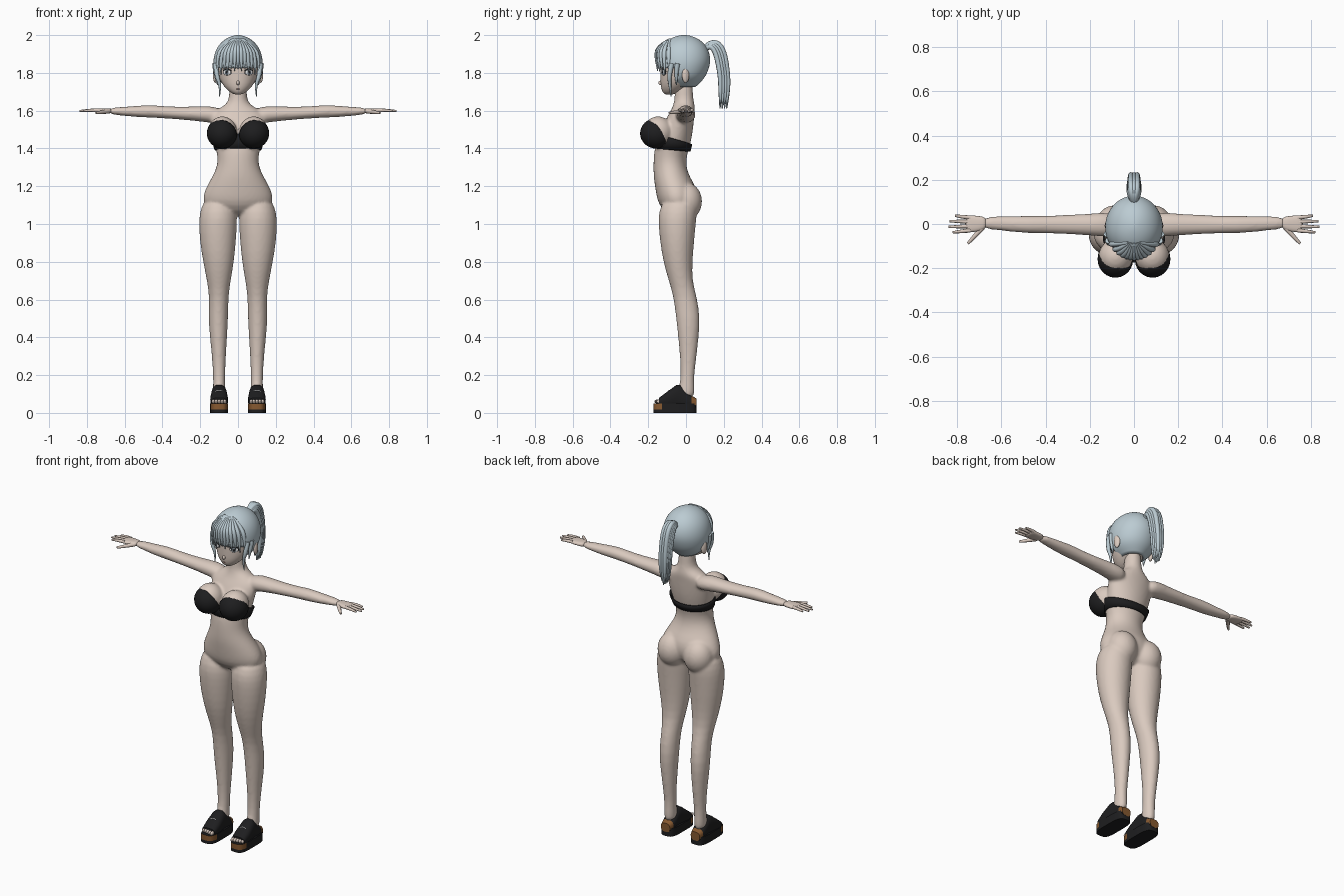
import bpy, bmesh
from math import sin, cos, pi, sqrt, copysign
from mathutils import Vector, Matrix

old = bpy.data.objects.get("Cube")
if old:
    bpy.data.objects.remove(old, do_unlink=True)


def material(name, r, g, b):
    m = bpy.data.materials.new(name)
    m.use_nodes = True
    m.diffuse_color = (r, g, b, 1)
    m.node_tree.nodes["Principled BSDF"].inputs["Base Color"].default_value = (r, g, b, 1)
    return m


SKIN = material("skin", .70, .59, .52)
HAIR = material("pale_blue_hair", .50, .60, .65)
BLACK = material("black_fabric", .013, .013, .014)
BROWN = material("brown_leather", .24, .10, .03)
WHITE = material("white", .8, .8, .8)
GREY = material("grey_iris", .16, .19, .22)
LIP = material("lip", .42, .22, .2)


def loft(bm, sections, axis="z", side=1, p=1, n=24, caps=True):
    """Rings along an axis; each section is position, then low and high bounds of both other axes."""
    rings = []
    for t, a0, a1, b0, b1 in sections:
        ring = []
        for i in range(n):
            c, s = cos(2 * pi * i / n), sin(2 * pi * i / n)
            c, s = copysign(abs(c) ** p, c), copysign(abs(s) ** p, s)
            u, v = (a0 + a1) / 2 + c * (a1 - a0) / 2, (b0 + b1) / 2 + s * (b1 - b0) / 2
            x, y, z = {"z": (u, v, t), "x": (t, u, v), "y": (u, t, v)}[axis]
            ring.append(bm.verts.new((x * side, y, z)))
        rings.append(ring)
    for r, q in zip(rings, rings[1:]):
        for i in range(n):
            bm.faces.new((r[i], r[(i + 1) % n], q[(i + 1) % n], q[i]))
    if caps:
        bm.faces.new(rings[0])
        bm.faces.new(rings[-1])


def centred(rows):
    return [(z, -w, w, y0, y1) for z, w, y0, y1 in rows]


def ball(bm, centre, radii, turn=0):
    m = Matrix.Translation(centre) @ Matrix.Rotation(turn, 4, "Z") @ Matrix.Diagonal((*radii, 1))
    bmesh.ops.create_uvsphere(bm, u_segments=24, v_segments=16, radius=1, matrix=m)


def finish(bm, name, mats, subsurf=0, thick=0):
    bmesh.ops.recalc_face_normals(bm, faces=bm.faces[:])
    for f in bm.faces:
        f.smooth = True
    me = bpy.data.meshes.new(name)
    bm.to_mesh(me)
    bm.free()
    ob = bpy.data.objects.new(name, me)
    bpy.context.collection.objects.link(ob)
    for m in mats:
        me.materials.append(m)
    if subsurf:
        s = ob.modifiers.new("round", "SUBSURF")
        s.levels = s.render_levels = subsurf
    if thick:
        ob.modifiers.new("thickness", "SOLIDIFY").thickness = thick
    return ob


def strands(name, paths, mat):
    """Tapered tubes through points of x, y, z and radius."""
    cu = bpy.data.curves.new(name, "CURVE")
    cu.dimensions = "3D"
    cu.bevel_depth, cu.bevel_resolution, cu.resolution_u = 1, 2, 6
    cu.use_fill_caps = True
    for path in paths:
        sp = cu.splines.new("NURBS")
        sp.points.add(len(path) - 1)
        for pt, (x, y, z, r) in zip(sp.points, path):
            pt.co, pt.radius = (x, y, z, 1), r
        sp.order_u, sp.use_endpoint_u = 3, True
    ob = bpy.data.objects.new(name, cu)
    bpy.context.collection.objects.link(ob)
    cu.materials.append(mat)


# Body: torso, limbs and soft forms fused into one smooth skin
bm = bmesh.new()
loft(bm, centred([
    (1.04, .10, -.09, 0), (1.10, .185, -.145, .05), (1.15, .188, -.157, .06), (1.20, .167, -.165, .052),
    (1.25, .137, -.172, .02), (1.30, .113, -.173, .002), (1.35, .107, -.172, .002), (1.40, .119, -.167, .017),
    (1.46, .131, -.15, .032), (1.52, .14, -.125, .04), (1.57, .148, -.1, .044), (1.60, .125, -.08, .048),
    (1.625, .075, -.07, .047), (1.65, .05, -.062, .041), (1.70, .046, -.06, .036), (1.77, .045, -.055, .036)]))
for side in (1, -1):
    loft(bm, [
        (1.14, .03, .18, -.12, .05), (1.06, .005, .204, -.146, .06), (1, .004, .208, -.147, .052),
        (.9, .011, .202, -.137, .043), (.8, .021, .185, -.121, .034), (.7, .038, .165, -.092, .033),
        (.62, .051, .152, -.067, .057), (.5, .052, .157, -.052, .077), (.4, .058, .149, -.042, .067),
        (.3, .064, .138, -.032, .057), (.2, .068, .132, -.027, .042), (.13, .068, .132, -.037, .046),
        (.07, .066, .134, -.06, .046)], side=side)
    loft(bm, [
        (.08, -.06, .05, 1.53, 1.612), (.15, -.057, .052, 1.535, 1.625), (.2, -.052, .047, 1.543, 1.624),
        (.3, -.046, .042, 1.553, 1.62), (.4, -.042, .037, 1.56, 1.624), (.47, -.042, .037, 1.563, 1.632),
        (.55, -.037, .037, 1.567, 1.624), (.62, -.027, .035, 1.574, 1.62), (.69, -.024, .032, 1.582, 1.614)],
        axis="x", side=side)
    ball(bm, (side * .087, 0, 1.12), (.087, .086, .1))
    ball(bm, (side * .083, -.148, 1.487), (.079, .082, .083))
body = finish(bm, "body", [SKIN], subsurf=1)
rm = body.modifiers.new("fuse", "REMESH")
rm.mode, rm.voxel_size, rm.use_smooth_shade = "VOXEL", .008, True
sm = body.modifiers.new("soften", "SMOOTH")
sm.factor, sm.iterations = .5, 8

# Hands
for side, label in ((1, "left"), (-1, "right")):
    bm = bmesh.new()
    loft(bm, [(.665, -.02, .03, 1.584, 1.613), (.70, -.034, .037, 1.585, 1.613), (.74, -.038, .04, 1.588, 1.612),
              (.765, -.036, .038, 1.592, 1.61)], axis="x", side=side, n=16, p=.8)
    finish(bm, label + "_palm", [SKIN], subsurf=1)
    fingers = [[(side * .74, y, 1.602, .0095), (side * .785, y * 1.15, 1.603, .009),
                (side * tip, y * 1.3, 1.598, .005)]
               for y, tip in ((.029, .81), (.010, .835), (-.010, .84), (-.029, .82))]
    fingers.append([(side * .685, -.015, 1.597, .012), (side * .72, -.055, 1.592, .011),
                    (side * .752, -.088, 1.588, .006)])
    strands(label + "_fingers", fingers, SKIN)

# Head, nose and ears
bm = bmesh.new()
loft(bm, centred([(1.684, .018, -.112, -.07), (1.70, .047, -.126, -.03), (1.73, .077, -.135, .01),
                  (1.77, .1, -.136, .06), (1.82, .111, -.138, .09), (1.88, .113, -.138, .1),
                  (1.95, .07, -.09, .07)]))
ball(bm, (0, -.132, 1.747), (.009, .015, .012))
for side in (1, -1):
    ball(bm, (side * .12, -.002, 1.787), (.012, .02, .04), side * .3)
finish(bm, "head", [SKIN], subsurf=1)

# Painted eyes and mouth as thin plates
for side, label in ((1, "left"), (-1, "right")):
    for part, mat, w, h, z, out in (("lashes", BLACK, .027, .019, 1.806, 0), ("eye_white", WHITE, .023, .015, 1.802, .002),
                                    ("iris", GREY, .012, .015, 1.803, .0035), ("pupil", BLACK, .006, .008, 1.803, .005)):
        bm = bmesh.new()
        ball(bm, (side * (.057 + out * .5), -.118 - out, z), (w, .0045, h), side * .5)
        finish(bm, label + "_" + part, [mat])
bm = bmesh.new()
ball(bm, (0, -.1275, 1.715), (.011, .004, .0025))
finish(bm, "mouth", [LIP])

# Hair cap, open over the face
bm = bmesh.new()
loft(bm, centred([(1.725, .06, -.09, .05), (1.77, .117, -.13, .1), (1.825, .131, -.152, .123),
                  (1.87, .132, -.157, .132), (1.92, .12, -.147, .121), (1.96, .093, -.118, .094),
                  (1.988, .055, -.075, .055), (2.001, .012, -.025, .005)]), n=32)
gone = [f for f in bm.faces if len(f.verts) > 4 and f.calc_center_median().z < 1.8
        or f.calc_center_median().z < 1.82 and f.calc_center_median().y < -.045]
bmesh.ops.delete(bm, geom=gone, context="FACES")
finish(bm, "hair_cap", [HAIR], subsurf=2, thick=.006)

# Fringe and side locks
locks = []
for i in range(-6, 7):
    x = i * .0185
    y = -.013 - .143 * sqrt(1 - (x / .133) ** 2)
    drop = 1.822 - .035 * abs(i / 6) ** 3 - .012 * (i % 2)
    locks.append([(x * .25, -.085, 1.978, .006), (x * .7, y * .92 - .005, 1.94, .012),
                  (x, y - .001, 1.88, .013), (x * .98, y + .004, drop, .002)])
for side in (1, -1):
    locks.append([(side * .117, -.075, 1.85, .014), (side * .115, -.09, 1.79, .013),
                  (side * .092, -.085, 1.73, .007), (side * .098, -.08, 1.675, .002)])
    locks.append([(side * .124, -.045, 1.85, .014), (side * .12, -.055, 1.79, .012),
                  (side * .108, -.05, 1.735, .002)])
strands("fringe_and_side_locks", locks, HAIR)

# Ponytail: a fan of arched strands
tail = []
for j in range(4):
    for x in (-1, 0, 1):
        d = j * .013
        spread = x * (.02 - .002 * j)
        tail.append([(spread * .3, .105, 1.925 + d * .4, .012), (spread * .8, .125 + d * .4, 1.948 + d * .6, .014),
                     (spread, .158 + d, 1.915 + d * .5, .015), (spread, .183 + d, 1.79, .014),
                     (spread * .9, .183 + d, 1.69, .011), (spread * .6, .18 + d * .9, 1.612 + x * x * .02, .003)])
strands("ponytail", tail, HAIR)

# Bra cups and band
bm = bmesh.new()
for side in (1, -1):
    part = bmesh.new()
    c = Vector((side * .084, -.158, 1.48))
    ball(part, c, (.081, .085, .08))
    way = Vector((side * .3, -.8, -.5))
    bmesh.ops.bisect_plane(part, geom=part.verts[:] + part.edges[:] + part.faces[:],
                           plane_co=c - way * .005, plane_no=way, clear_inner=True)
    me = bpy.data.meshes.new("cup")
    part.to_mesh(me)
    part.free()
    bm.from_mesh(me)
    bpy.data.meshes.remove(me)
finish(bm, "bra_cups", [BLACK], thick=.006)
bm = bmesh.new()
loft(bm, centred([(1.40, .124, -.174, .023), (1.44, .133, -.167, .029), (1.48, .141, -.16, .033)]),
     n=40, caps=False)
for v in bm.verts:
    v.co.z -= (v.co.y + .17) * (.09 + (v.co.z - 1.40) * 2.4)
finish(bm, "bra_band", [BLACK], thick=.006)

# Platform shoes with open toes
for side, label in ((1, "left"), (-1, "right")):
    bm = bmesh.new()
    loft(bm, [(z, .052, .147, -.173, .055) for z in (0, .018, .042, .05)], side=side, p=.55, n=32)
    for f in bm.faces:
        c = f.calc_center_median()
        f.material_index = int(c.y < -.12 and c.z > .018)
    ob = finish(bm, label + "_platform_sole", [BLACK, BROWN])
    bm = bmesh.new()
    loft(bm, [(-.142, .056, .143, .03, .08), (-.10, .053, .147, .025, .112), (-.05, .058, .142, .02, .148),
              (-.03, .06, .14, .02, .149), (0, .06, .139, .02, .115), (.03, .062, .137, .02, .09),
              (.055, .07, .13, .025, .077)], axis="y", side=side, p=.75)
    for f in bm.faces:
        c = f.calc_center_median()
        f.material_index = int(c.y > .03 and c.z > .045)
    shoe = finish(bm, label + "_shoe_upper", [BLACK, BROWN])
    for o in (ob, shoe):
        bpy.ops.object.select_all(action="DESELECT")
        o.select_set(True)
        bpy.context.view_layer.objects.active = o
        bpy.ops.object.shade_smooth_by_angle(angle=.7)
    bm = bmesh.new()
    for k in range(5):
        ball(bm, (side * (.069 + k * .0155), -.148 + k * .003, .06), (.0085, .02, .011))
    finish(bm, label + "_toes", [SKIN])
    strands(label + "_buckle", [[(side * .082, -.092, .113, .003), (side * .1, -.09, .125, .003),
                                 (side * .118, -.092, .113, .003)]], WHITE)
